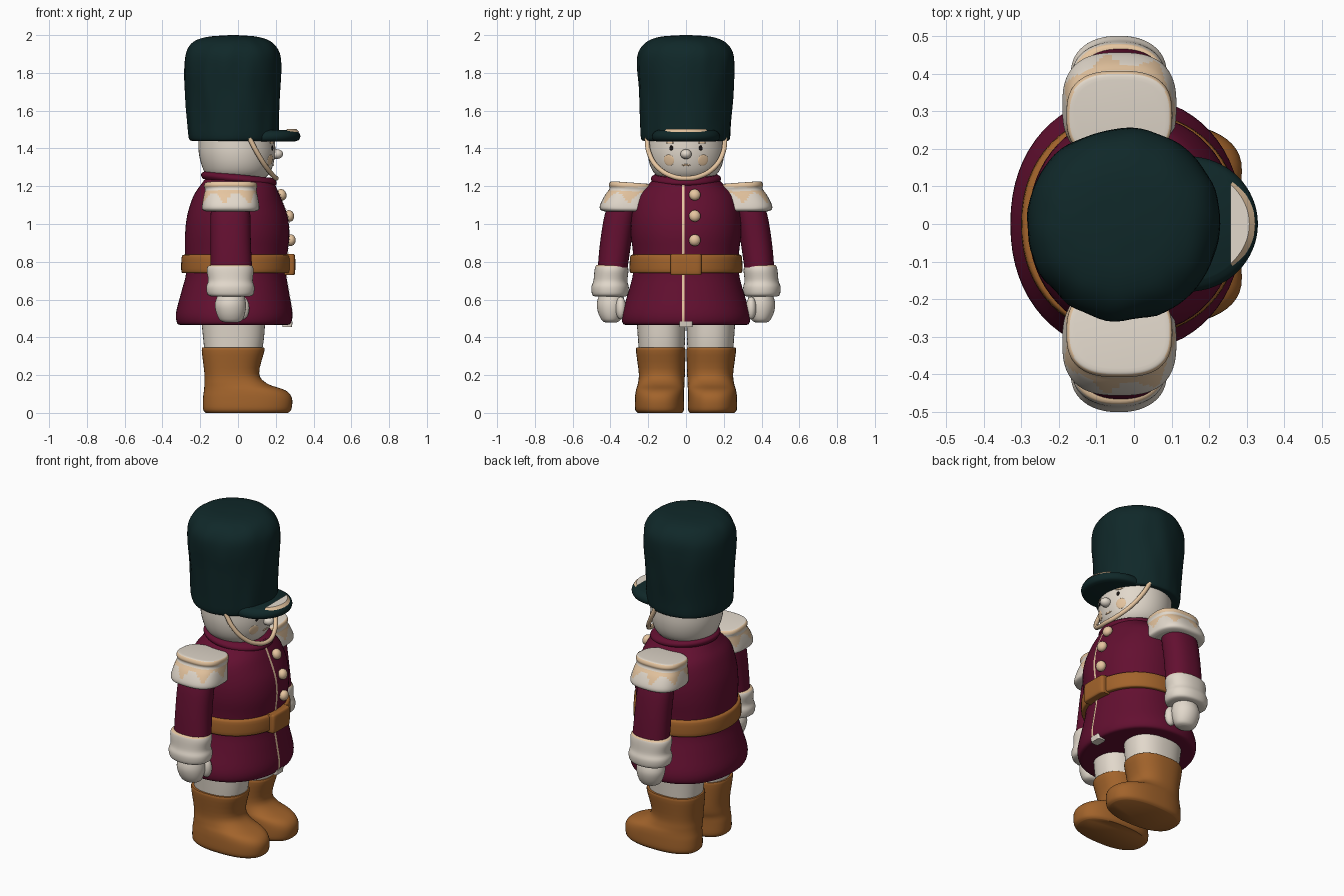
import bpy, math
from mathutils import Vector, noise
from mathutils.bvhtree import BVHTree

if "Cube" in bpy.data.objects:
    bpy.data.objects.remove(bpy.data.objects["Cube"])


def material(name, rgb):
    m = bpy.data.materials.new(name)
    m.diffuse_color = (*rgb, 1)
    m.use_nodes = True
    m.node_tree.nodes["Principled BSDF"].inputs["Base Color"].default_value = m.diffuse_color
    return m


GREEN = material("dark green", (0.005, 0.021, 0.022))
RED = material("maroon", (0.125, 0.005, 0.030))
WHITE = material("ivory", (0.76, 0.69, 0.60))
TAN = material("tan", (0.79, 0.56, 0.35))
BROWN = material("brown", (0.36, 0.125, 0.024))
BLACK = material("black", (0.008, 0.006, 0.006))


def finish(ob, mats, rule=None, mirror=False, angle=50):
    """Materials (face rule on centre and normal), mirroring, smooth shading."""
    for m in mats:
        ob.data.materials.append(m)
    if rule:
        for p in ob.data.polygons:
            p.material_index = rule(p.center, p.normal)
    if mirror:
        mod = ob.modifiers.new("mirror", 'MIRROR')
        mod.use_axis = (False, True, False)
    bpy.ops.object.select_all(action='DESELECT')
    ob.select_set(True)
    bpy.context.view_layer.objects.active = ob
    bpy.ops.object.shade_smooth_by_angle(angle=math.radians(angle))
    return ob


def mesh_object(name, verts, faces):
    me = bpy.data.meshes.new(name)
    me.from_pydata(verts, [], faces)
    me.update()
    ob = bpy.data.objects.new(name, me)
    bpy.context.collection.objects.link(ob)
    return ob


def loft(name, rings, mats, rule=None, mirror=False, n=48, power=2.0, steps=4, warp=None):
    """Stack of superellipse rings (z, x0, x1, y0, y1), smoothly interpolated."""
    fine = []
    for i in range(len(rings) - 1):
        a, b, c, d = (rings[max(0, min(len(rings) - 1, i + k))] for k in (-1, 0, 1, 2))
        for s in range(steps):
            t = s / steps
            fine.append([0.5 * (2 * q + (r - p) * t + (2 * p - 5 * q + 4 * r - u) * t * t
                                + (3 * q - p - 3 * r + u) * t ** 3)
                         for p, q, r, u in zip(a, b, c, d)])
    fine.append(rings[-1])
    verts, faces = [], []
    for z, x0, x1, y0, y1 in fine:
        for k in range(n):
            t = 2 * math.pi * k / n
            c, s = math.cos(t), math.sin(t)
            v = Vector(((x0 + x1) / 2 + (x1 - x0) / 2 * math.copysign(abs(c) ** (2 / power), c),
                        (y0 + y1) / 2 + (y1 - y0) / 2 * math.copysign(abs(s) ** (2 / power), s), z))
            verts.append(warp(v) if warp else v)
    for r in range(len(fine) - 1):
        for k in range(n):
            j = (k + 1) % n
            faces.append((r * n + k, r * n + j, r * n + n + j, r * n + n + k))
    faces.append(tuple(reversed(range(n))))
    faces.append(tuple(range((len(fine) - 1) * n, len(fine) * n)))
    return finish(mesh_object(name, verts, faces), mats, rule, mirror)


def ball(name, loc, size, mat, mirror=False, normal=None):
    """Ellipsoid; size along x follows the given surface normal."""
    bpy.ops.mesh.primitive_uv_sphere_add(segments=20, ring_count=12)
    ob = bpy.context.object
    ob.name = name
    rot = normal.to_track_quat('X', 'Z') if normal else Vector((1, 0, 0)).to_track_quat('X', 'Z')
    for v in ob.data.vertices:
        v.co = rot @ Vector([a * b for a, b in zip(v.co, size)]) + Vector(loc)
    return finish(ob, [mat], None, mirror)


def surface(ob):
    """Returns a function giving the front surface point and normal at (y, z)."""
    tree = BVHTree.FromPolygons([v.co for v in ob.data.vertices],
                                [tuple(p.vertices) for p in ob.data.polygons])
    return lambda y, z: tree.ray_cast(Vector((2, y, z)), Vector((-1, 0, 0)))[:2]


def tube(name, pts, radius, mat):
    cu = bpy.data.curves.new(name, 'CURVE')
    cu.dimensions = '3D'
    cu.bevel_depth, cu.bevel_resolution, cu.resolution_u = radius, 3, 8
    sp = cu.splines.new('BEZIER')
    sp.bezier_points.add(len(pts) - 1)
    for bp, p in zip(sp.bezier_points, pts):
        bp.co = p
        bp.handle_left_type = bp.handle_right_type = 'AUTO'
    ob = bpy.data.objects.new(name, cu)
    bpy.context.collection.objects.link(ob)
    bpy.ops.object.select_all(action='DESELECT')
    ob.select_set(True)
    bpy.context.view_layer.objects.active = ob
    bpy.ops.object.convert(target='MESH')
    return finish(bpy.context.object, [mat])


# boots and trouser legs
loft("boot", [(0, -.17, .265, .02, .255), (.02, -.185, .283, .01, .27), (.08, -.185, .285, .01, .27),
              (.12, -.18, .25, .01, .265), (.155, -.178, .155, .008, .255), (.21, -.178, .112, .006, .25),
              (.33, -.192, .14, .003, .265), (.345, -.185, .133, .01, .258)],
     [BROWN], mirror=True, power=2.4)
loft("trouser_leg", [(.33, -.178, .128, .008, .25), (.40, -.185, .138, .005, .255),
                     (.50, -.195, .145, .002, .262)], [WHITE], mirror=True, power=2.3)

# coat with flared skirt
coat = loft("coat", [(.465, -.30, .255, -.31, .31), (.475, -.322, .28, -.335, .335),
                     (.53, -.328, .288, -.338, .338), (.64, -.30, .27, -.305, .305),
                     (.74, -.275, .255, -.28, .28), (.84, -.28, .262, -.28, .28),
                     (.95, -.28, .272, -.292, .292), (1.05, -.268, .26, -.288, .288),
                     (1.15, -.235, .222, -.262, .262), (1.21, -.195, .195, -.20, .20),
                     (1.245, -.17, .175, -.16, .16)], [RED], n=64, power=2.15)
coat_at = surface(coat)


def tilt(v):
    return Vector((v.x, v.y, v.z - .1 * v.x))


loft("collar", [(1.22, -.185, .195, -.175, .175), (1.235, -.195, .205, -.185, .185),
                (1.25, -.192, .20, -.182, .182), (1.262, -.175, .185, -.165, .165)],
     [RED], warp=tilt)
# belt with buckle
loft("belt", [(.74, -.285, .265, -.285, .285), (.75, -.30, .28, -.298, .298),
              (.825, -.298, .28, -.296, .296), (.838, -.283, .265, -.283, .283)],
     [BROWN], n=64, power=2.15)
loft("buckle", [(.73, .24, .288, -.075, .075), (.74, .23, .302, -.082, .082),
                (.83, .23, .302, -.082, .082), (.842, .24, .288, -.075, .075)], [BROWN], power=6)
# front edge trim, hem tab and buttons
verts = []
for i in range(50):
    z = 1.225 - i * .0153
    for y in (-.022, -.008):
        verts.append(coat_at(y, z)[0] + Vector((.004, 0, 0)))
finish(mesh_object("coat_edge_trim", verts,
                   [(2 * i, 2 * i + 2, 2 * i + 3, 2 * i + 1) for i in range(49)]), [TAN])
loft("hem_tab", [(.455, .235, .285, -.035, .035), (.485, .235, .29, -.035, .035)], [WHITE], power=6)
for z in (1.15, 1.04, .915):
    p, nrm = coat_at(.045, z)
    ball("button", p + nrm * .012, (.026, .031, .031), TAN, normal=nrm)

# sleeves, cuffs and hands
loft("sleeve", [(.76, -.145, .075, .31, .468), (.9, -.145, .068, .29, .455),
                (1.05, -.145, .065, .265, .43), (1.15, -.13, .05, .24, .39)],
     [RED], mirror=True, power=2.3)
loft("cuff", [(.615, -.13, .05, .325, .475), (.625, -.16, .08, .308, .496),
              (.665, -.168, .087, .303, .501), (.70, -.158, .078, .31, .49),
              (.75, -.165, .083, .305, .485), (.775, -.16, .078, .308, .48),
              (.782, -.145, .07, .315, .472)],
     [WHITE, TAN], lambda c, n: int(c.z > .774), mirror=True, power=2.2)
loft("hand", [(.478, -.065, -.005, .37, .425), (.49, -.095, .022, .35, .445),
              (.53, -.115, .038, .33, .465), (.58, -.122, .042, .322, .472),
              (.64, -.10, .03, .34, .455)], [WHITE], mirror=True)
ball("thumb", (.025, .345, .555), (.035, .028, .06), WHITE, mirror=True)


# shoulder pieces with scalloped fringe
def fringe(c, n):
    if n.z > .9 and c.z > 1.2:
        return 0
    a = math.atan2(c.y - .3, c.x + .04)
    return int(c.z > 1.195 or 1.175 > c.z > 1.105 + .06 * abs(math.sin(3.5 * a)))


loft("epaulette", [(1.065, -.165, .085, .19, .425), (1.075, -.188, .11, .17, .452),
                   (1.10, -.190, .112, .17, .455), (1.15, -.182, .104, .17, .43),
                   (1.185, -.175, .098, .17, .405), (1.205, -.18, .102, .17, .408),
                   (1.222, -.175, .098, .175, .40), (1.226, -.16, .083, .19, .384)],
     [WHITE, TAN], fringe, mirror=True, n=96, power=2.7,
     warp=lambda v: Vector((v.x, v.y, v.z + .07 * (v.y - .38) * max(0, (v.z - 1.1) / .12))))

# head and face
head = loft("head", [(1.22, -.10, .11, -.10, .10), (1.26, -.165, .16, -.16, .16),
                     (1.31, -.192, .185, -.19, .19), (1.38, -.208, .197, -.204, .204),
                     (1.46, -.21, .195, -.203, .203)], [WHITE])
head_at = surface(head)
ball("nose", (.205, 0, 1.37), (.034, .03, .026), WHITE)
for s in (-1, 1):
    for name, y, z, w, h, mat in (("eye", .078, 1.402, .010, .013, BLACK),
                                  ("cheek", .09, 1.338, .030, .030, TAN),
                                  ("eyebrow", .085, 1.43, .024, .005, TAN)):
        p, nrm = head_at(s * y, z)
        ball(name, p, (.004, w, h), mat, normal=nrm)
p, nrm = head_at(0, 1.312)
ball("mouth", p, (.004, .024, .005), TAN, normal=nrm)
strap = [(.06, .207, 1.455), (.10, .197, 1.38), (.15, .15, 1.30), (.19, .07, 1.252)]
tube("chin_strap", strap + [(.203, 0, 1.242)] + [(x, -y, z) for x, y, z in reversed(strap)],
     .013, TAN)


# tall fur hat with soft vertical ripples
def fur(v):
    d = Vector((v.x + .025, v.y, 0))
    k = noise.noise(Vector((v.x * 14, v.y * 14, v.z * 4)))
    return v + d * .03 * k


loft("fur_hat", [(1.44, -.245, .195, -.222, .222), (1.455, -.262, .212, -.236, .236),
                 (1.55, -.27, .218, -.24, .24), (1.70, -.28, .225, -.25, .25),
                 (1.83, -.285, .23, -.258, .258), (1.91, -.275, .218, -.248, .248),
                 (1.965, -.235, .175, -.205, .205), (1.99, -.165, .11, -.14, .14),
                 (1.998, -.08, .03, -.06, .06), (2.0, -.03, -.02, -.005, .005)],
     [GREEN], n=72, warp=fur)


# visor with pale top plate
loft("visor", [(1.437, -.02, .30, -.155, .155), (1.445, -.04, .322, -.175, .175),
               (1.465, -.04, .33, -.18, .18), (1.485, -.03, .322, -.17, .17),
               (1.497, -.01, .30, -.15, .15)], [GREEN], n=64)
arc = [(.12 + .187 * math.cos(t), .155 * math.sin(t)) for t in
       [math.radians(-43 + 86 * i / 24) for i in range(25)]]
top = [(x, y, 1.503) for x, y in arc]
rim = [(x + .016 * (x - .2) / .107, y * 1.08, 1.488) for x, y in arc]
finish(mesh_object("visor_plate", top + rim,
                   [tuple(range(25))] + [(i, i + 25, i + 26, i + 1) for i in range(24)]),
       [WHITE, TAN], lambda c, n: int(n.z < .95), angle=30)
